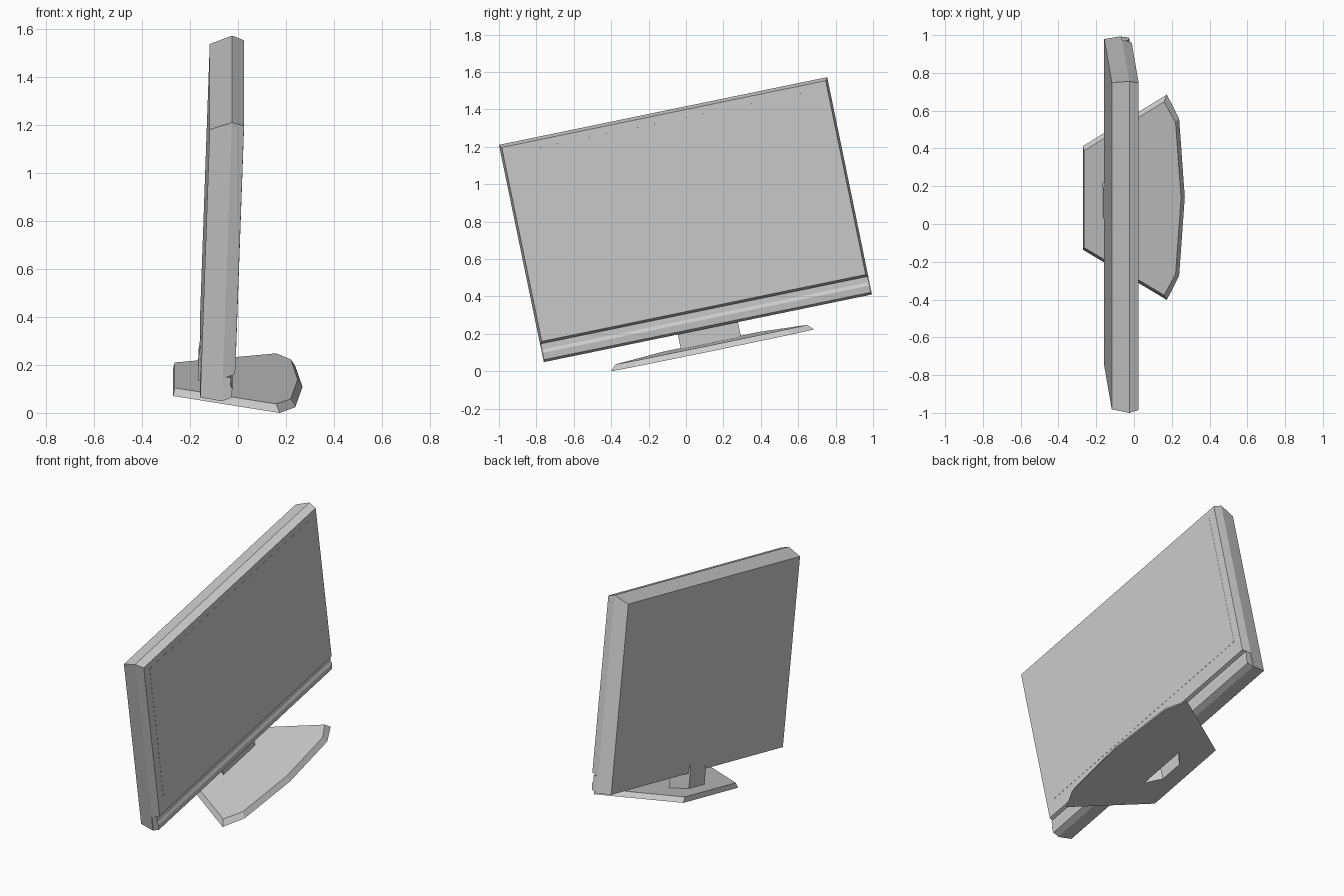
import bpy, bmesh, math
from mathutils import Matrix, Vector

if "Cube" in bpy.data.objects:
    bpy.data.objects.remove(bpy.data.objects["Cube"])

# One plain grey plastic for everything
grey = bpy.data.materials.new("grey_plastic")
grey.use_nodes = True
colour = (0.6, 0.6, 0.6, 1)
grey.diffuse_color = colour
grey.node_tree.nodes["Principled BSDF"].inputs["Base Color"].default_value = colour

# The whole set is tipped sideways and leans slightly forward
POSE = Matrix.Rotation(math.radians(11.65), 4, 'X') @ Matrix.Rotation(math.radians(2), 4, 'Y')
MID = 0.161          # centre line along y
HALF = 0.896         # half width of the screen housing
TOP, BOTTOM = 1.386, 0.199
SEAM = -0.0735       # depth of the housing's widest outline


def loft(name, rings, cap_start=True, cap_end=True):
    """Skin a row of equal-length rings into one flat-shaded part."""
    bm = bmesh.new()
    loops = [[bm.verts.new(POSE @ Vector(p)) for p in ring] for ring in rings]
    n = len(loops[0])
    for a, b in zip(loops, loops[1:]):
        for i in range(n):
            j = (i + 1) % n
            bm.faces.new((a[i], a[j], b[j], b[i]))
    if cap_start:
        bm.faces.new(loops[0])
    if cap_end:
        bm.faces.new(loops[-1])
    bmesh.ops.recalc_face_normals(bm, faces=bm.faces)
    mesh = bpy.data.meshes.new(name)
    bm.to_mesh(mesh)
    bm.free()
    mesh.materials.append(grey)
    obj = bpy.data.objects.new(name, mesh)
    bpy.context.collection.objects.link(obj)
    return obj


def panel(x, half, low, high):
    """Upright rectangle at depth x."""
    return [(x, MID - half, low), (x, MID + half, low),
            (x, MID + half, high), (x, MID - half, high)]


def mirrored(half_plan, z):
    """Plan outline from (x, half width) points mirrored over the centre line."""
    right = [(x, MID + w, z) for x, w in half_plan]
    left = [(x, MID - w, z) for x, w in reversed(half_plan) if w > 0]
    return right + left


# Housing: tapered rear shell and chamfered front panel
loft("rear_shell", [panel(-0.165, HALF - 0.013, BOTTOM + 0.01, TOP - 0.036),
                    panel(SEAM, HALF, BOTTOM, TOP)])
loft("front_panel", [panel(SEAM, HALF, 0.296, TOP),
                     panel(-0.023, HALF - 0.012, 0.312, TOP - 0.015)])
loft("screen", [panel(-0.025, 0.83, 0.408, 1.33),
                panel(-0.022, 0.83, 0.408, 1.33)])

# Recessed bar below the screen with a small sloping ledge
bar_profile = [(SEAM, BOTTOM), (-0.036, 0.213), (-0.032, 0.25),
               (-0.04, 0.268), (-0.04, 0.3), (SEAM, 0.3)]
loft("lower_bar", [[(x, MID + s * (HALF - 0.004), z) for x, z in bar_profile]
                   for s in (-1, 1)])

# Neck: hollow wedge that slants into the back of the housing
def neck_ring(z, back, shrink=0.0):
    return mirrored([(back + shrink, 0.08 - shrink), (-0.09 - shrink, 0.164 - shrink)], z)

loft("neck", [neck_ring(0.1, -0.172), neck_ring(0.215, -0.172),
              neck_ring(0.285, -0.164)], cap_start=False)

# Base: thin fan-shaped foot with bevelled rim
foot_plan = [(-0.274, 0.28), (0.171, 0.555), (0.236, 0.425), (0.266, 0.0)]
top_plan = [(-0.268, 0.262), (0.155, 0.522), (0.216, 0.41), (0.245, 0.0)]
base = loft("base", [mirrored(foot_plan, 0.087), mirrored(top_plan, 0.118)])

# Opening under the neck
cutter = loft("neck_opening_cutter", [neck_ring(0.05, -0.172, 0.004),
                                      neck_ring(0.16, -0.172, 0.004)])
cutter.hide_render = True
cutter.hide_viewport = True
cut = base.modifiers.new("neck_opening", 'BOOLEAN')
cut.operation = 'DIFFERENCE'
cut.solver = 'EXACT'
cut.object = cutter
